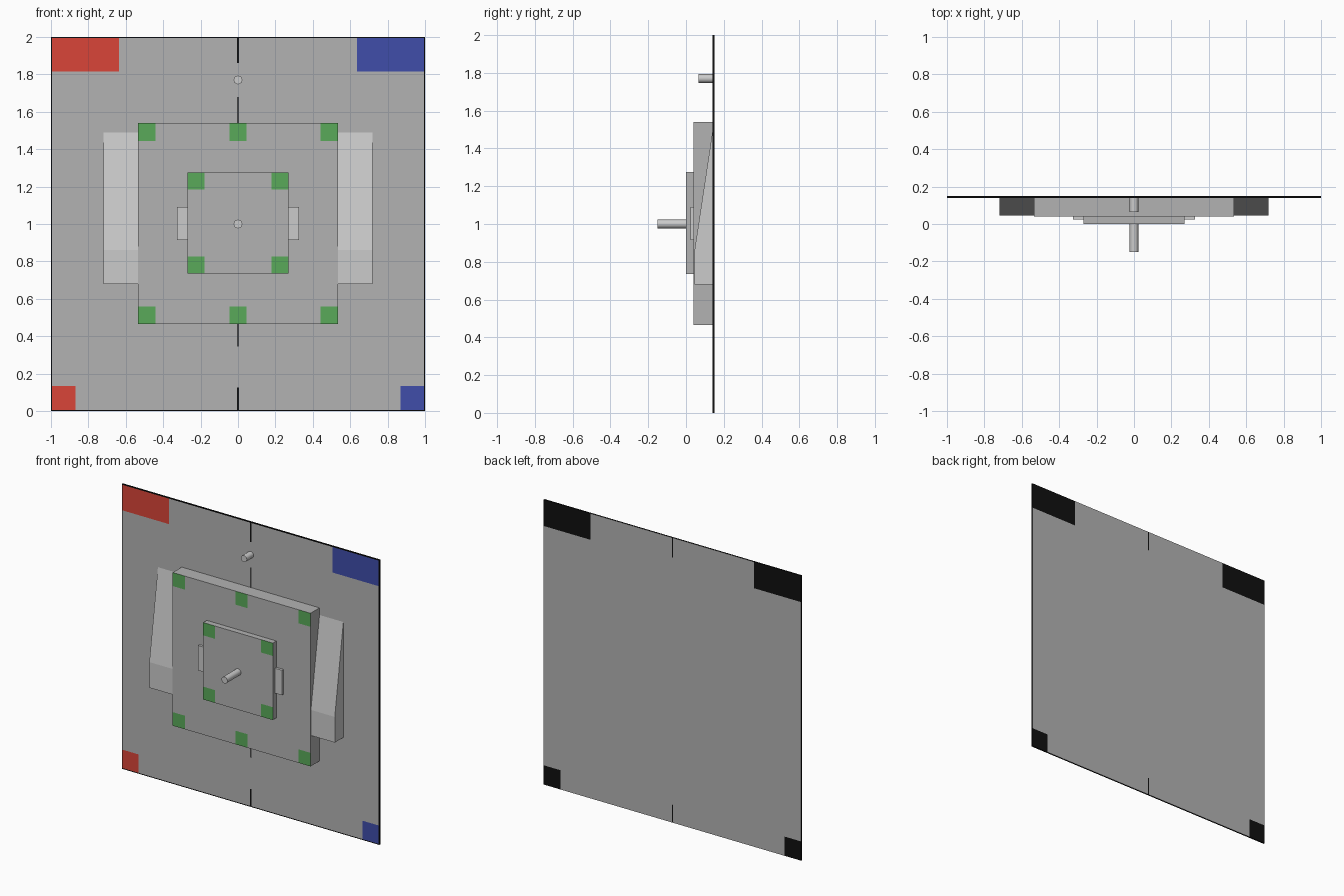
import bpy, bmesh, math
from mathutils import Vector

if "Cube" in bpy.data.objects:
    bpy.data.objects.remove(bpy.data.objects["Cube"])


def material(name, rgb):
    m = bpy.data.materials.new(name)
    m.diffuse_color = (*rgb, 1)
    m.use_nodes = True
    m.node_tree.nodes["Principled BSDF"].inputs["Base Color"].default_value = m.diffuse_color
    return m


GREY = material("grey", (0.45, 0.45, 0.45))
RED = material("red", (0.7, 0.06, 0.04))
BLUE = material("blue", (0.05, 0.075, 0.4))
GREEN = material("green", (0.1, 0.4, 0.1))
BLACK = material("black", (0.005, 0.005, 0.005))
DARK = material("dark_grey", (0.06, 0.06, 0.06))


def finish(name, bm, mats=()):
    bmesh.ops.recalc_face_normals(bm, faces=bm.faces)
    me = bpy.data.meshes.new(name)
    bm.to_mesh(me)
    bm.free()
    for m in mats:
        me.materials.append(m)
    ob = bpy.data.objects.new(name, me)
    bpy.context.collection.objects.link(ob)
    return ob


def panel(name, x, y, z, xcuts=(), zcuts=(), mats=(), paint=None):
    """Box whose faces are split at the cuts and painted by position."""
    bm = bmesh.new()
    bmesh.ops.create_cube(bm, size=1)
    for v in bm.verts:
        v.co = [r[0] if c < 0 else r[1] for c, r in zip(v.co, (x, y, z))]
    for axis, cuts in ((0, xcuts), (2, zcuts)):
        for c in cuts:
            co, no = Vector(), Vector()
            co[axis], no[axis] = c, 1
            bmesh.ops.bisect_plane(bm, geom=bm.verts[:] + bm.edges[:] + bm.faces[:],
                                   plane_co=co, plane_no=no, dist=1e-6)
    bm.normal_update()
    if paint:
        for f in bm.faces:
            f.material_index = paint(f.calc_center_median(), f.normal)
    return finish(name, bm, mats)


def both(*values):
    return [s * v for v in values for s in (-1, 1)]


# backing panel: coloured corners, black rim and centre ticks
def paint_plate(c, n):
    if abs(n.y) < 0.5:
        return 3
    front, ax = n.y < 0, abs(c.x)
    if front and (ax > 0.994 or c.z < 0.006 or c.z > 1.994):
        return 3
    if (ax > 0.635 and c.z > 1.815) or (ax > 0.87 and c.z < 0.135):
        return 3 if not front else (1 if c.x < 0 else 2)
    if ax < 0.005:
        if c.z > 1.86 or c.z < 0.125:
            return 3
        if front and (1.54 < c.z < 1.68 or 0.345 < c.z < 0.465):
            return 4
    return 0


panel("backing_panel", (-1, 1), (0.14, 0.15), (0, 2),
      both(0.994, 0.87, 0.635, 0.005),
      (0.006, 0.125, 0.135, 0.345, 0.465, 1.54, 1.68, 1.815, 1.86, 1.994),
      (GREY, RED, BLUE, BLACK, DARK), paint_plate)


# main block with six green squares
def paint_block(c, n):
    on = (abs(c.x) > 0.44 or abs(c.x) < 0.046) and (c.z < 0.56 or c.z > 1.445)
    return int(n.y < -0.5 and on)


panel("main_block", (-0.535, 0.535), (0.04, 0.14), (0.465, 1.54),
      both(0.44, 0.046), (0.56, 1.445), (GREY, GREEN), paint_block)


# inner block with four green squares
def paint_inner(c, n):
    return int(n.y < -0.5 and abs(c.x) > 0.18 and abs(c.z - 1.005) > 0.18)


panel("inner_block", (-0.27, 0.27), (0.0, 0.04), (0.735, 1.275),
      both(0.18), (0.825, 1.185), (GREY, GREEN), paint_inner)

# side tabs and sloped wings, mirrored left and right
for side, s in (("left", -1), ("right", 1)):
    panel(side + "_tab", sorted((s * 0.27, s * 0.325)), (0.023, 0.04), (0.915, 1.09))
    bm = bmesh.new()
    profile = [(0.045, 0.68), (0.045, 0.86), (0.14, 1.49), (0.14, 0.68)]
    face = bm.faces.new([bm.verts.new((s * 0.535, y, z)) for y, z in profile])
    ext = bmesh.ops.extrude_face_region(bm, geom=[face])["geom"]
    bmesh.ops.translate(bm, vec=(s * 0.185, 0, 0),
                        verts=[g for g in ext if isinstance(g, bmesh.types.BMVert)])
    if face.is_valid and len(bm.faces) < 6:
        bm.faces.new([v for v in bm.verts if abs(v.co.x) < 0.6])
    finish(side + "_wing", bm)

# pegs
for name, z, y0, y1 in (("centre_peg", 1.0, -0.15, 0.0), ("upper_peg", 1.77, 0.065, 0.14)):
    bpy.ops.mesh.primitive_cylinder_add(vertices=24, radius=0.023, depth=y1 - y0,
                                        location=(0, (y0 + y1) / 2, z),
                                        rotation=(math.pi / 2, 0, 0))
    bpy.context.object.name = name
    bpy.ops.object.shade_smooth_by_angle(angle=math.radians(30))
